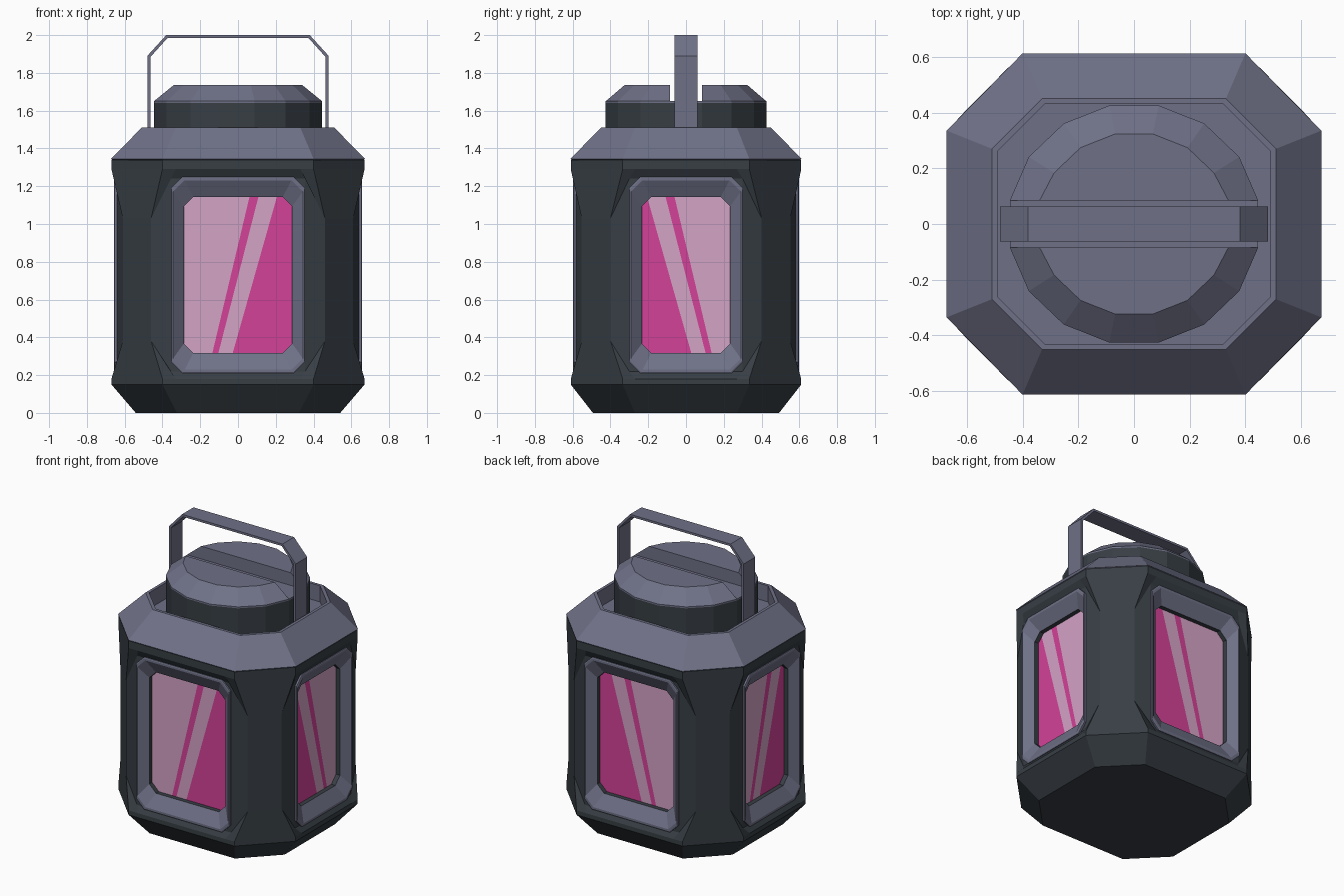
import bpy, bmesh, math
from mathutils import Vector

if "Cube" in bpy.data.objects:
    bpy.data.objects.remove(bpy.data.objects["Cube"])


def material(name, r, g, b):
    m = bpy.data.materials.new(name)
    lin = [((c / 255 + 0.055) / 1.055) ** 2.4 for c in (r, g, b)]
    m.diffuse_color = (*lin, 1)
    m.use_nodes = True
    m.node_tree.nodes["Principled BSDF"].inputs["Base Color"].default_value = m.diffuse_color
    return m


DARK = material("dark_slate", 55, 62, 68)
GREY = material("blue_grey", 111, 113, 135)
PINK = material("pale_pink_glass", 212, 163, 198)
MAGENTA = material("magenta_glass", 212, 66, 152)


def finish(name, bm, mats, recalc=True):
    if recalc:
        bmesh.ops.recalc_face_normals(bm, faces=bm.faces[:])
    me = bpy.data.meshes.new(name)
    bm.to_mesh(me)
    bm.free()
    for m in mats:
        me.materials.append(m)
    ob = bpy.data.objects.new(name, me)
    bpy.context.collection.objects.link(ob)
    return ob


def loft(name, rings, mats, loop=False, dark_bands=()):
    """Skin a list of equal-length point rings; cap the ends or join them in a loop."""
    bm = bmesh.new()
    vs = [[bm.verts.new(p) for p in r] for r in rings]
    n = len(rings[0])
    bands = len(rings) if loop else len(rings) - 1
    for i in range(bands):
        a, b = vs[i], vs[(i + 1) % len(vs)]
        for k in range(n):
            j = (k + 1) % n
            f = bm.faces.new((a[k], a[j], b[j], b[k]))
            f.material_index = 1 if i in dark_bands else 0
    if not loop:
        bm.faces.new(vs[0])
        bm.faces.new(vs[-1])
    return finish(name, bm, mats)


def mirror4(quarter):
    """Repeat quarter-outline points (x, y, z) into all four quadrants, in order."""
    q, r = list(quarter), list(quarter)[::-1]
    return ([(x, y, z) for x, y, z in q] + [(x, -y, z) for x, y, z in r]
            + [(-x, -y, z) for x, y, z in q] + [(-x, y, z) for x, y, z in r])


def octagon(ax, ay, bx, by, z):
    return mirror4([(ax, ay, z), (bx, by, z)])


def plain(z, s=1.0):
    return mirror4([(.33 * s, .61 * s, z), (.40 * s, .61 * s, z),
                    (.67 * s, .335 * s, z), (.67 * s, .27 * s, z)])


def waist(z_panel, z_corner):
    return mirror4([(.355, .583, z_panel), (.46, .552, z_corner),
                    (.61, .40, z_corner), (.642, .30, z_panel)])


# Body with pinched corners
body = loft("body", [plain(0, .808), plain(.15), plain(.18), waist(.22, .38),
                     waist(1.24, 1.03), plain(1.29), plain(1.34)], [DARK])

# Sloped shoulder with a sunken top
loft("shoulder", [octagon(.39, .60, .66, .33, 1.335), octagon(.40, .612, .672, .335, 1.345),
                  octagon(.33, .45, .51, .27, 1.51), octagon(.32, .43, .49, .26, 1.51),
                  octagon(.32, .43, .49, .26, 1.40)], [GREY])


# Windows on four sides
def outline(w, z0, z1, c):
    return [(-w + c, z0), (w - c, z0), (w, z0 + c), (w, z1 - c),
            (w - c, z1), (-w + c, z1), (-w, z1 - c), (-w, z0 + c)]


SIDES = {"front": (lambda s, d, z: (s, -d, z), .597, .355, 1),
         "back": (lambda s, d, z: (s, d, z), .597, .355, 1),
         "right": (lambda s, d, z: (d, s, z), .657, .302, -1),
         "left": (lambda s, d, z: (-d, s, z), .657, .302, -1)}

for side, (place, d, w, flip) in SIDES.items():
    def ring(inset, depth, c):
        return [place(s, d - depth, z) for s, z in outline(w - inset, .21 + inset * 1.57, 1.25 - inset * 1.57, c)]

    cutter = loft(side + "_window_cutter", [ring(.012, .095, .06), ring(.012, -.1, .06)], [DARK])
    cutter.hide_render = True
    cutter.hide_viewport = True
    cutter.display_type = 'WIRE'
    mod = body.modifiers.new(side + "_opening", 'BOOLEAN')
    mod.operation = 'DIFFERENCE'
    mod.solver = 'EXACT'
    mod.object = cutter

    loft(side + "_window_frame",
         [ring(0, .05, .06), ring(0, .003, .06), ring(.004, 0, .06), ring(.012, 0, .06),
          ring(.068, .05, .05), ring(.068, .085, .05)],
         [GREY, DARK], loop=True, dark_bands=(4, 5))

    # Glass pane cut along slanted stripe lines
    bm = bmesh.new()
    pane = bm.faces.new([bm.verts.new(p) for p in ring(.066, .08, .05)])
    pane.normal_update()
    if pane.normal.dot(Vector(place(0, 1, 0))) < 0:
        pane.normal_flip()
    lines = [(.06, -.135), (.107, -.103), (.205, -.027)]  # offset at top and bottom
    for top, bot in lines:
        p0 = Vector(place(flip * bot, d, .32))
        p1 = Vector(place(flip * top, d, 1.14))
        bmesh.ops.bisect_plane(bm, geom=bm.verts[:] + bm.edges[:] + bm.faces[:], dist=1e-5, plane_co=p0,
                               plane_no=(p1 - p0).cross(Vector(place(0, 1, 0))).normalized())
    for f in bm.faces:
        c = f.calc_center_median()
        s = flip * (c.x if flip > 0 else c.y)
        t = (c.z - .32) / .82
        f.material_index = sum(s > b + (a - b) * t for a, b in lines) % 2
    finish(side + "_glass", bm, [PINK, MAGENTA], recalc=False)


# Lid: dark neck, grey disc, and two half caps beside the handle slot
def circle(r, z, n=16):
    return [(r * math.cos(math.tau * (k + .5) / n), .955 * r * math.sin(math.tau * (k + .5) / n), z)
            for k in range(n)]


loft("lid_neck", [circle(.454, 1.39), circle(.454, 1.64)], [DARK])
loft("lid_disc", [circle(.454, 1.64), circle(.454, 1.65)], [GREY])
for name, sign in (("lid_cap_back", 1), ("lid_cap_front", -1)):
    def half(r, z):
        return [(x, sign * max(y, .085), z) for x, y, z in circle(r, z)[:8]]
    loft(name, [half(.454, 1.65), half(.345, 1.737)], [GREY])

# Strap handle
outer = [(-.48, 1.40), (-.48, 1.89), (-.38, 2.0), (.38, 2.0), (.48, 1.89), (.48, 1.40)]
inner = [(-.464, 1.40), (-.464, 1.884), (-.373, 1.985), (.373, 1.985), (.464, 1.884), (.464, 1.40)]
loft("handle", [[(ox, -.062, oz), (ox, .062, oz), (ix, .062, iz), (ix, -.062, iz)]
                for (ox, oz), (ix, iz) in zip(outer, inner)], [GREY])
